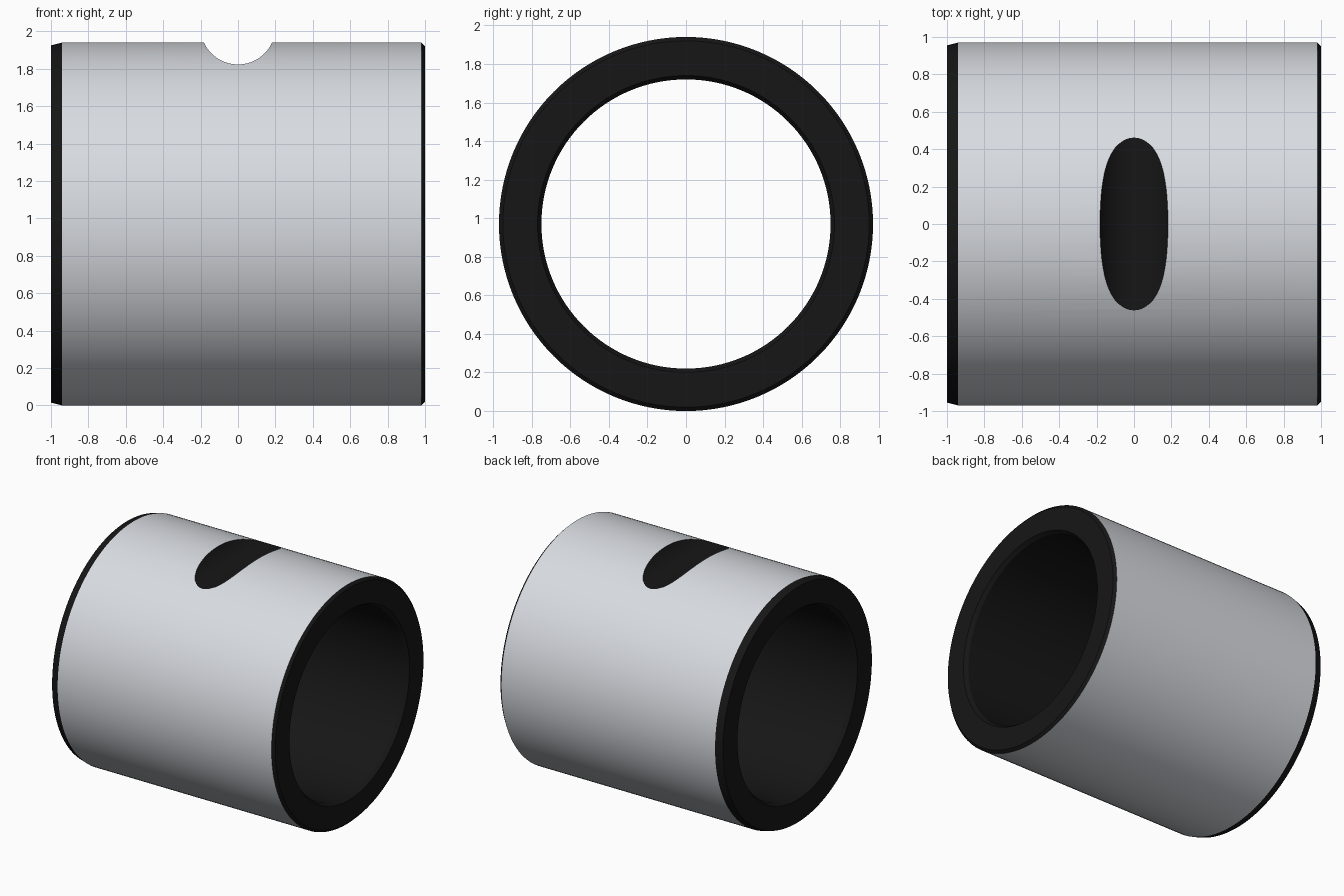
import bpy, bmesh, math

if "Cube" in bpy.data.objects:
    bpy.data.objects.remove(bpy.data.objects["Cube"])

R = 0.97  # outer radius, also the axis height


def material(name, color):
    m = bpy.data.materials.new(name)
    m.diffuse_color = (*color, 1)
    m.use_nodes = True
    m.node_tree.nodes["Principled BSDF"].inputs["Base Color"].default_value = m.diffuse_color
    return m


steel = material("steel", (0.69, 0.715, 0.755))
black = material("black", (0.008, 0.008, 0.008))

# bushing: closed (x, radius) section spun round the x axis
section = [(-1, 0.77), (-1, 0.955), (-0.94, R), (0.98, R), (1, 0.95),
           (1, 0.77), (0.97, 0.75), (-0.97, 0.75)]
OUTER = 2  # section segment forming the steel outer wall
bm = bmesh.new()
N = 128
rings = []
for i in range(N):
    a = 2 * math.pi * i / N
    rings.append([bm.verts.new((x, r * math.sin(a), R + r * math.cos(a))) for x, r in section])
for i in range(N):
    p, q = rings[i], rings[(i + 1) % N]
    for j in range(len(section)):
        k = (j + 1) % len(section)
        f = bm.faces.new((p[j], p[k], q[k], q[j]))
        f.material_index = 0 if j == OUTER else 1
bmesh.ops.recalc_face_normals(bm, faces=bm.faces)
mesh = bpy.data.meshes.new("bushing")
bm.to_mesh(mesh)
bm.free()
mesh.materials.append(steel)
mesh.materials.append(black)
bushing = bpy.data.objects.new("bushing", mesh)
bpy.context.collection.objects.link(bushing)

# pin groove: round cutter lying across the top, leaving black walls
bpy.ops.mesh.primitive_cylinder_add(vertices=96, radius=0.2, depth=2.4,
                                    location=(0, 0, 2.023), rotation=(math.pi / 2, 0, 0))
cutter = bpy.context.object
cutter.name = "groove_cutter"
cutter.hide_render = True
cutter.data.materials.append(steel)
cutter.data.materials.append(black)
for f in cutter.data.polygons:
    f.material_index = 1
cut = bushing.modifiers.new("groove", 'BOOLEAN')
cut.operation = 'DIFFERENCE'
cut.solver = 'EXACT'
cut.object = cutter

bpy.ops.object.select_all(action='DESELECT')
bushing.select_set(True)
bpy.context.view_layer.objects.active = bushing
bpy.ops.object.modifier_apply(modifier=cut.name)
bpy.data.objects.remove(cutter)
bpy.ops.object.shade_smooth_by_angle(angle=math.radians(12))
